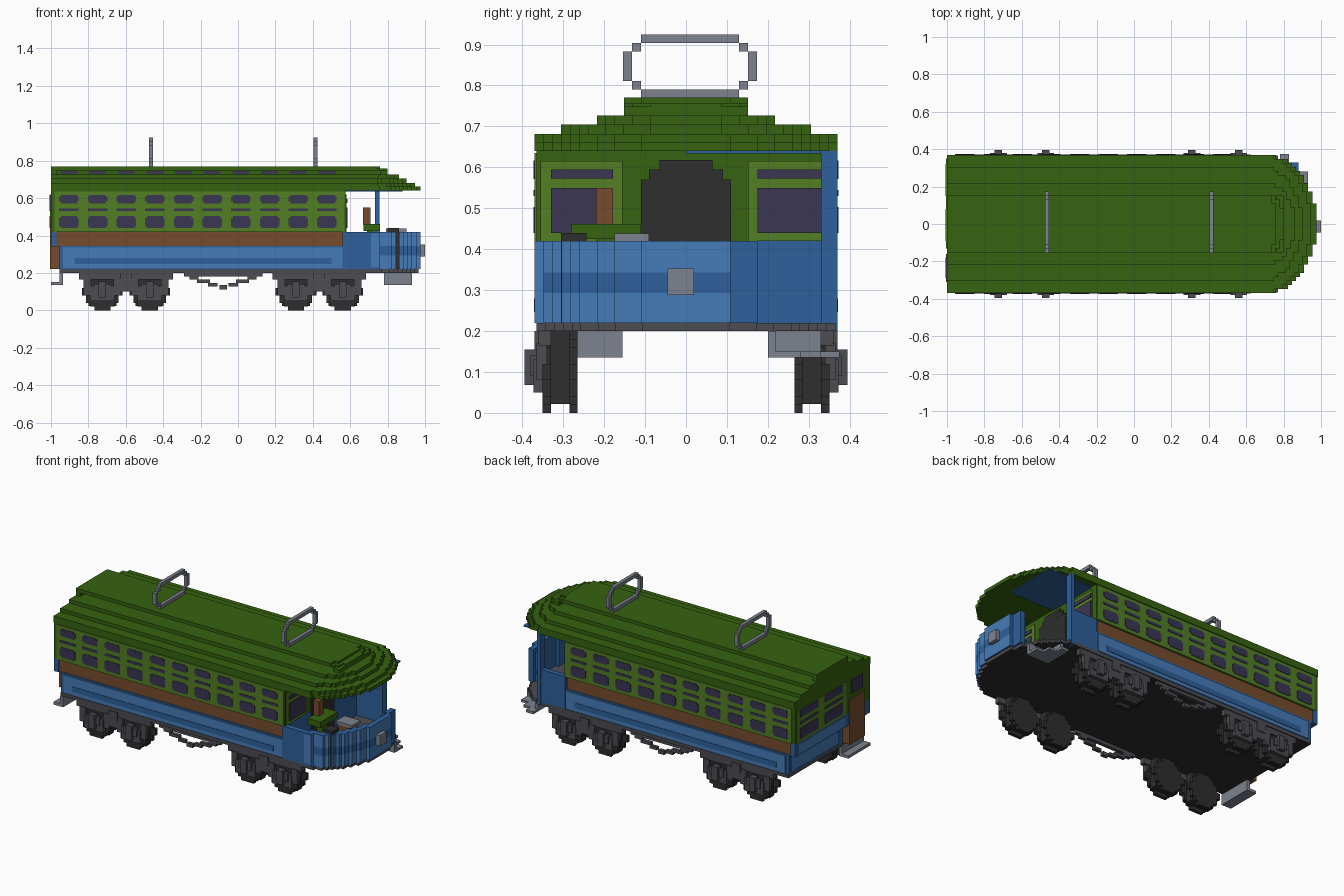
import bpy, bmesh, math
from mathutils import Vector

cube = bpy.data.objects.get("Cube")
if cube:
    bpy.data.objects.remove(cube)

V = 0.0217  # block size


def mat(name, r, g, b):
    lin = [((c / 255 + 0.055) / 1.055) ** 2.4 for c in (r, g, b)] + [1]
    m = bpy.data.materials.new(name)
    m.use_nodes = True
    m.diffuse_color = lin
    m.node_tree.nodes["Principled BSDF"].inputs["Base Color"].default_value = lin
    return m


ROOF = mat("dark green", 54, 98, 16)
GREEN = mat("light green", 82, 126, 36)
BLUE = mat("blue", 46, 96, 156)
SKY = mat("light blue", 70, 124, 184)
BROWN = mat("brown", 118, 76, 46)
GLASS = mat("purple glass", 58, 54, 84)
SILVER = mat("silver grey", 124, 130, 142)
IRON = mat("iron grey", 76, 76, 82)
BLACK = mat("black", 46, 46, 46)


def finish(bm, name, *mats):
    bmesh.ops.recalc_face_normals(bm, faces=bm.faces)
    me = bpy.data.meshes.new(name)
    bm.to_mesh(me)
    bm.free()
    ob = bpy.data.objects.new(name, me)
    for m in mats:
        me.materials.append(m)
    bpy.context.collection.objects.link(ob)
    return ob


def boxes(name, m, items):
    """One object from boxes given as (x0, x1, y0, y1, z0, z1)."""
    bm = bmesh.new()
    for x0, x1, y0, y1, z0, z1 in items:
        vs = bmesh.ops.create_cube(bm, size=1)["verts"]
        for v in vs:
            v.co = ((x0 + x1) / 2 + v.co.x * (x1 - x0),
                    (y0 + y1) / 2 + v.co.y * (y1 - y0),
                    (z0 + z1) / 2 + v.co.z * (z1 - z0))
    return finish(bm, name, m)


def both(items):
    return items + [(a, b, -d, -c, e, f) for a, b, c, d, e, f in items]


def add_prism(bm, pts, lo, hi, axis="z"):
    put = (lambda p, h: (p[0], p[1], h)) if axis == "z" else (lambda p, h: (p[0], h, p[1]))
    f = bm.faces.new([bm.verts.new(put(p, lo)) for p in pts])
    r = bmesh.ops.extrude_face_region(bm, geom=[f])
    d = Vector(put((0, 0), hi - lo))
    bmesh.ops.translate(bm, vec=d, verts=[g for g in r["geom"] if isinstance(g, bmesh.types.BMVert)])


def nose(b, xc, xend, y_stop=None):
    """Stepped elliptical end, from y = -b upward."""
    n = round(2 * b / V)
    pts = []
    for i in range(n):
        y0, y1 = -b + 2 * b * i / n, -b + 2 * b * (i + 1) / n
        if y_stop is not None and y1 > y_stop + 0.005:
            break
        x = xc + (xend - xc) * math.sqrt(max(0, 1 - ((y0 + y1) / 2 / b) ** 2))
        x = xend - round((xend - x) / V) * V
        if pts and abs(pts[-1][0] - x) < 1e-5:
            pts[-1] = (x, y1)
        else:
            pts += [(x, y0), (x, y1)]
    return pts


def deck(bm, x0, b, xc, xend, z0, z1):
    add_prism(bm, [(x0, b), (x0, -b)] + nose(b, xc, xend), z0, z1)


# Roof terraces
bm = bmesh.new()
for b, xc, xend, z0, z1 in [(.37, .70, .975, .64, .661), (.37, .68, .945, .661, .682),
                            (.305, .68, .90, .682, .704), (.218, .70, .86, .704, .726),
                            (.152, .74, .80, .748, .757), (.152, .72, .76, .757, .77)]:
    deck(bm, -1, b, xc, xend, z0, z1)
finish(bm, "roof", ROOF)
boxes("clerestory_wall", ROOF, [(-.98, .78, -.09, .09, .726, .748),
                                (-1, -.97, -.152, .152, .726, .748), (.76, .80, -.152, .152, .726, .748)])
cols = [-.904 + .1533 * i for i in range(10)]
boxes("clerestory_windows", GLASS, both([(c - .045, c + .045, .09, .094, .728, .745) for c in cols]))

# Roof loops
for name, x in (("rear_roof_loop", -.475), ("front_roof_loop", .403)):
    parts = [(x, x + V, -.11, .13, .77, .79), (x, x + V, -.11, .13, .904, .925)]
    for y in (-.132, .13):
        parts += [(x, x + V, y, y + V, .79, .811), (x, x + V, y, y + V, .883, .904)]
    for y in (-.154, .152):
        parts.append((x, x + V, y, y + V, .811, .883))
    boxes(name, SILVER, parts)

# Cabin body
boxes("cabin_upper", ROOF, [(-1, .575, -.365, .365, .42, .64)])
boxes("cabin_green_panels", GREEN, both([(-.98, .57, .362, .37, .42, .635)]))
boxes("cabin_brown_band", BROWN, both([(-.97, .56, .33, .358, .34, .42)]))
boxes("cabin_lower", BLUE, [(-1, .575, -.35, .35, .34, .42), (-1, -.97, -.365, .365, .34, .42),
                            (-.955, .575, -.362, .362, .22, .345)])
boxes("side_panels", SKY, both([(-.935, .56, .36, .368, .225, .335)]))
boxes("side_stripes", BLUE, both([(-.875, .50, .366, .371, .247, .279)]))

# Side windows: two panes and a slot with clipped corners
panes = []
for c in cols:
    for z0, z1 in ((.44, .503), (.53, .545), (.572, .617)):
        t = .009 if z1 - z0 > .02 else 0
        panes.append((c - .052, c + .052, .368, .373, z0 + t, z1 - t))
        if t:
            panes.append((c - .043, c + .043, .368, .3728, z0, z1))
boxes("side_windows", GLASS, both(panes))

# Front bulkhead with arched doorway
boxes("bulkhead_panels", GREEN, [(.57, .58, -.355, -.155, .42, .615), (.57, .58, .152, .335, .42, .615)])
boxes("bulkhead_windows", GLASS, [(.575, .585, y0, y1, z0, z1) for y0, y1 in ((-.33, -.178), (.175, .33))
                                  for z0, z1 in ((.44, .55), (.573, .595))])
boxes("bulkhead_doorway", BLACK, [(.57, .581, -.11, .11, .22, .57), (.57, .5812, -.09, .09, .57, .595),
                                  (.57, .5814, -.065, .065, .595, .618)])

# Rear wall
boxes("rear_green_panel", GREEN, [(-1.004, -.995, -.13, .35, .42, .62)])
boxes("rear_windows", GLASS, [(-1.008, -1, y, y + .17, z0, z1) for y in (.15, -.09)
                              for z0, z1 in ((.44, .505), (.53, .545), (.572, .617))])
boxes("rear_light_panel", SKY, [(-.96, -.95, -.12, .34, .23, .335), (-1.004, -.995, -.12, .34, .35, .41)])
boxes("rear_door", BROWN, [(-1.005, -.95, -.31, -.16, .22, .50)])
boxes("rear_door_window", GLASS, [(-1.007, -1, -.29, -.18, .53, .61)])

# Floor slab, black beneath
bm = bmesh.new()
deck(bm, -.955, .365, .70, .965, .2, .22)
floor = finish(bm, "floor", IRON, BLACK)
for p in floor.data.polygons:
    p.material_index = 1 if p.normal.z < -.5 else 0

# Curved front apron, with light panel and stripe picked by position
outer = nose(.37, .70, .975, .172)
inner = [(x - 1.5 * V, min(y + 1.5 * V, .172) if y < 0 else y) for x, y in nose(.37, .70, .975, .172)]
loop = [(.56, -.37), (.71, -.37), (.71, -.37)][:2] + outer + inner[::-1] + [(.56, -.335)]
clean = [p for i, p in enumerate(loop) if math.dist(p, loop[i - 1]) > 1e-4]
bm = bmesh.new()
for z0, z1 in ((.22, .232), (.232, .293), (.293, .343), (.343, .41), (.41, .42)):
    add_prism(bm, clean, z0, z1)
apron = finish(bm, "front_apron", BLUE, SKY)
for p in apron.data.polygons:
    c, n = p.center, p.normal
    outward = abs(n.z) < .5 and n.x * (c.x - .7) + n.y * c.y > 0
    trim = 0.03 if c.z < .232 or c.z > .41 else 0
    light = outward and c.x > .71 + trim and c.y < .09 - trim
    stripe = .293 < c.z < .343 and c.x > .77 and c.y < .03
    p.material_index = 1 if light and not stripe else 0
boxes("headlight", SILVER, [(.96, 1.0, -.045, .02, .288, .353)])
boxes("apron_end_plates", BLUE, [(.90, .945, .108, .152, .285, .395), (.90, .945, .108, .152, .222, .265)])

# Entrance post, side wall and platform ceiling
boxes("entrance_post", BLUE, [(.733, .757, .33, .37, .2, .64)])
boxes("entrance_side_wall", BLUE, [(.57, .74, .335, .365, .22, .42)])
boxes("platform_ceiling", BLUE, [(.576, .88, 0, .33, .634, .641)])

# Driver's seat and controls
boxes("seat", ROOF, [(.67, .76, -.28, -.11, .425, .462), (.69, .73, -.22, -.17, .22, .43)])
boxes("seat_back", BROWN, [(.668, .708, -.22, -.178, .46, .55)])
boxes("control_stand", BROWN, [(.80, .88, -.17, -.09, .22, .42)])
boxes("control_top", SILVER, [(.79, .90, -.175, -.09, .42, .438)])
boxes("control_box", BLACK, [(.80, .86, -.305, -.243, .22, .44)])

# Steps
boxes("front_step", SILVER, [(.78, .93, .20, .22, .135, .2), (.78, .93, .20, .28, .135, .15),
                             (.78, .88, .28, .33, .135, .15), (.78, .83, .33, .375, .135, .15),
                             (.78, .80, .22, .33, .15, .2)])
boxes("rear_step", SILVER, [(-1, -.935, -.37, -.155, .135, .152), (-.955, -.935, -.37, -.155, .15, .2)])

# Wheels: pairs of stepped discs with a block between
bm = bmesh.new()
R, N = .1, 10
right = []
for i in range(N):
    z0, z1 = 2 * R * i / N, 2 * R * (i + 1) / N
    w = max(2, round(math.sqrt(R * R - ((z0 + z1) / 2 - R) ** 2) / V)) * V
    right += [(w, z0), (w, z1)]
disc = [p for i, p in enumerate(right) if i in (0, len(right) - 1) or
        not (abs(right[i - 1][0] - p[0]) < 1e-6 and abs(right[i + 1][0] - p[0]) < 1e-6)]
axles = (-.725, -.472, .31, .56)
for c in axles:
    ring = [(c + x, z) for x, z in disc] + [(c - x, z) for x, z in disc[::-1]]
    for s in (-1, 1):
        for y0, y1 in ((.265, .285), (.33, .35)):
            add_prism(bm, ring, s * y0, s * y1, "y")
finish(bm, "wheels", BLACK)
boxes("wheel_hubs", BLACK, both([(c - .075, c + .075, .284, .331, .022, .2) for c in axles]))

# Truck frames and axle boxes
frames, axle_boxes = [], []
for c in axles:
    frames += [(c - .125, c + .125, .33, .36, .165, .2), (c - .065, c + .065, .34, .372, .05, .13),
               (c - .10, c - .06, .34, .365, .08, .17), (c + .06, c + .10, .34, .365, .08, .17)]
    axle_boxes += [(c - .02, c + .02, .36, .395, .068, .155), (c - .045, c + .045, .36, .38, .09, .14)]
for m in (-.5985, .435):
    frames += [(m - .06, m + .06, .335, .365, .10, .145), (m - .03, m + .03, .335, .37, .145, .2)]
boxes("truck_frames", IRON, both(frames))
boxes("axle_boxes", IRON, both(axle_boxes))

# Stepped truss between the trucks
truss = [(-.29, .13, .335, .357, .18, .2), (-.10, -.06, .335, .357, .112, .135)]
for s in (-1, 1):
    for i, (a, b) in enumerate(((.03, .08), (.07, .14), (.13, .18))):
        x = sorted((-.08 + s * a, -.08 + s * b))
        truss.append((x[0], x[1], .335, .357, .128 + .018 * i, .146 + .018 * i))
boxes("truss", IRON, both(truss))
